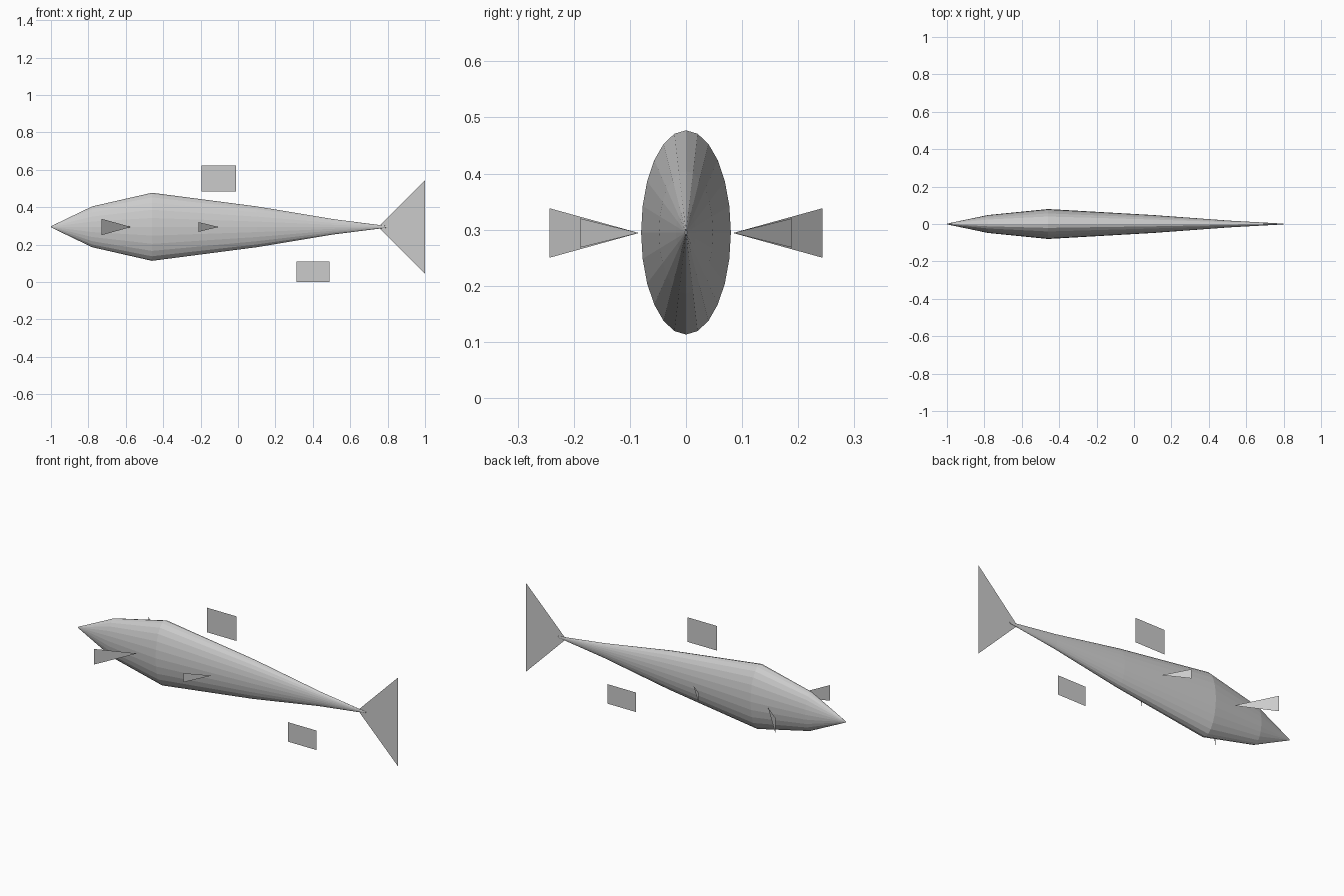
import bpy, bmesh, math

if "Cube" in bpy.data.objects:
    bpy.data.objects.remove(bpy.data.objects["Cube"])

CZ = 0.295  # height of the body axis

grey = bpy.data.materials.new("plain grey")
grey.diffuse_color = (0.6, 0.6, 0.6, 1)
grey.use_nodes = True
grey.node_tree.nodes["Principled BSDF"].inputs["Base Color"].default_value = grey.diffuse_color


def make_object(name, verts, faces):
    mesh = bpy.data.meshes.new(name)
    mesh.from_pydata(verts, [], faces)
    mesh.materials.append(grey)
    bm = bmesh.new()
    bm.from_mesh(mesh)
    bmesh.ops.recalc_face_normals(bm, faces=bm.faces)
    bm.to_mesh(mesh)
    bm.free()
    obj = bpy.data.objects.new(name, mesh)
    bpy.context.collection.objects.link(obj)
    return obj


def fin(name, points):
    return make_object(name, points, [tuple(range(len(points)))])


# Body: elliptical rings (x, half width, half height) along the x axis
rings = [(-1.0, 0.002, 0.003), (-0.78, 0.048, 0.109), (-0.46, 0.08, 0.182),
         (0.10, 0.048, 0.109), (0.51, 0.018, 0.041), (0.80, 0.002, 0.004)]
N = 24
verts = [(x, ry * math.sin(math.tau * i / N), CZ + rz * math.cos(math.tau * i / N))
         for x, ry, rz in rings for i in range(N)]
faces = [(r * N + i, r * N + (i + 1) % N, (r + 1) * N + (i + 1) % N, (r + 1) * N + i)
         for r in range(len(rings) - 1) for i in range(N)]
faces += [tuple(range(N)), tuple(range((len(rings) - 1) * N, len(rings) * N))]
make_object("body", verts, faces)

# Upright centre-line fins: tail triangle and two floating rectangles
fin("tail_fin", [(0.75, 0, CZ), (1.0, 0, 0.045), (1.0, 0, 0.545)])
for name, x0, x1, z0, z1 in [("dorsal_fin", -0.195, -0.01, 0.483, 0.622),
                             ("anal_fin", 0.313, 0.49, 0.0, 0.11)]:
    fin(name, [(x0, 0, z0), (x1, 0, z0), (x1, 0, z1), (x0, 0, z1)])

# Paired side fins: the tip touches the body, the wide edge flares out and forward
for name, tip, base, y_base, half in [("pectoral_fin", -0.572, -0.73, 0.243, 0.044),
                                      ("pelvic_fin", -0.105, -0.21, 0.189, 0.026)]:
    for side, s in (("left", 1), ("right", -1)):
        fin(f"{name}_{side}", [(tip, s * 0.084, CZ - 0.001),
                               (base, s * y_base, CZ - 0.001 - half),
                               (base, s * y_base, CZ - 0.001 + half)])
